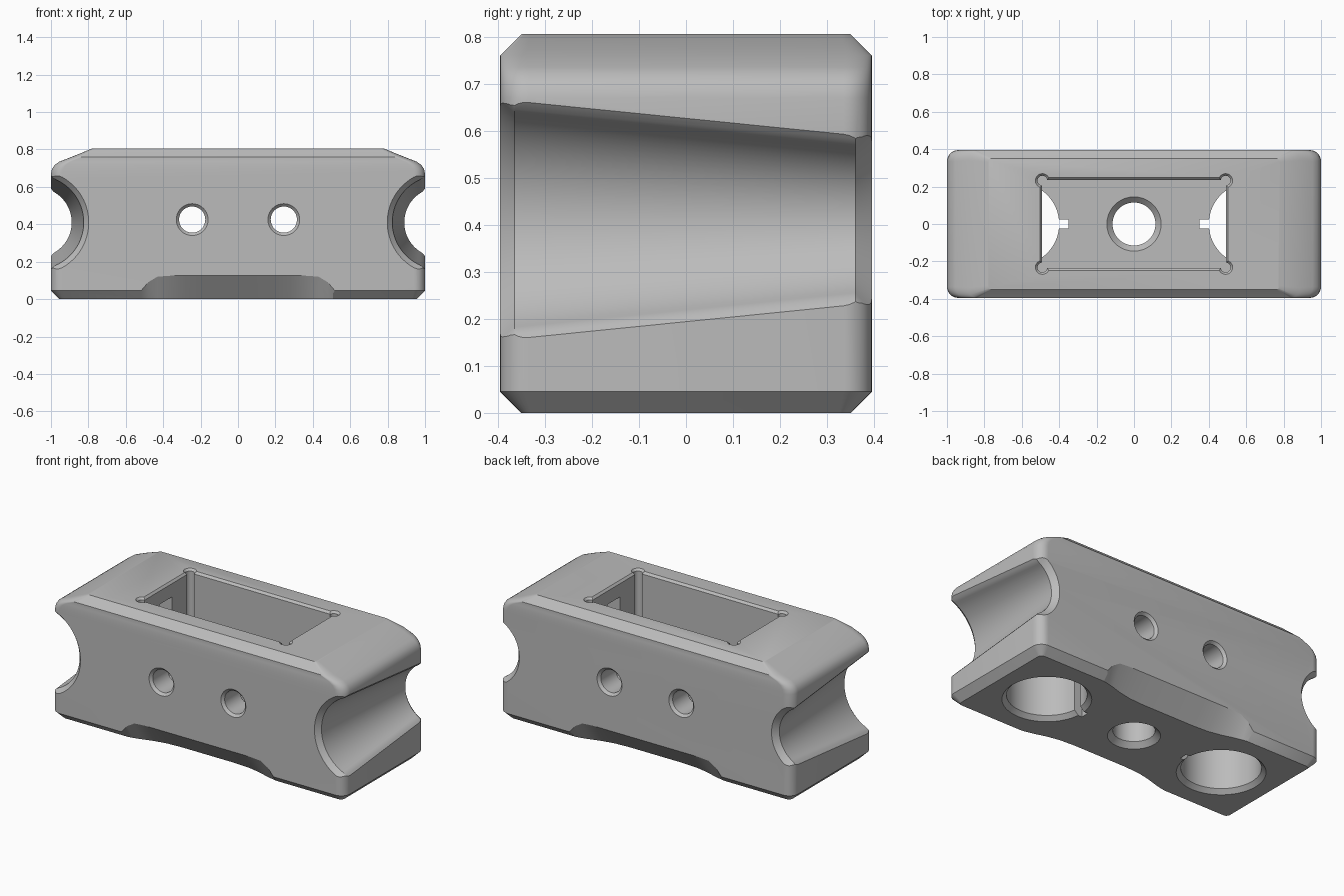
import bpy, bmesh
from math import sin, cos, pi, acos, sqrt

if "Cube" in bpy.data.objects:
    bpy.data.objects.remove(bpy.data.objects["Cube"], do_unlink=True)

grey = bpy.data.materials.new("plain grey")
grey.use_nodes = True
grey.diffuse_color = (0.5, 0.5, 0.5, 1)
grey.node_tree.nodes["Principled BSDF"].inputs["Base Color"].default_value = (0.5, 0.5, 0.5, 1)


def loft(name, rings):
    """Solid skinned through closed rings with equal point counts."""
    bm = bmesh.new()
    loops = [[bm.verts.new(p) for p in ring] for ring in rings]
    n = len(loops[0])
    for a, b in zip(loops, loops[1:]):
        for i in range(n):
            j = (i + 1) % n
            bm.faces.new((a[i], a[j], b[j], b[i]))
    bm.faces.new(loops[0])
    bm.faces.new(loops[-1])
    bmesh.ops.recalc_face_normals(bm, faces=bm.faces)
    mesh = bpy.data.meshes.new(name)
    bm.to_mesh(mesh)
    bm.free()
    mesh.materials.append(grey)
    obj = bpy.data.objects.new(name, mesh)
    bpy.context.collection.objects.link(obj)
    return obj


def rounded_rect(hx, hy, r, z, steps=8):
    ring = []
    for k, (sx, sy) in enumerate(((1, 1), (-1, 1), (-1, -1), (1, -1))):
        for i in range(steps + 1):
            a = (k + i / steps) * pi / 2
            ring.append((sx * (hx - r) + r * cos(a), sy * (hy - r) + r * sin(a), z))
    return ring


def rect(hx, hy, z, cx=0, cy=0):
    return [(cx + sx * hx, cy + sy * hy, z) for sx, sy in ((1, 1), (-1, 1), (-1, -1), (1, -1))]


def circle(cx, other, r, t, axis, n=64):
    """Ring at height t on the z or y axis."""
    pts = []
    for i in range(n):
        u, v = cx + r * cos(2 * pi * i / n), other + r * sin(2 * pi * i / n)
        pts.append((u, v, t) if axis == "z" else (u, t, v))
    return pts


def turned(name, cx, other, axis, stations):
    return loft(name, [circle(cx, other, r, t, axis) for t, r in stations])


def cut(target, cutter):
    cutter.hide_render = True
    mod = target.modifiers.new("cut", "BOOLEAN")
    mod.operation = "DIFFERENCE"
    mod.solver = "EXACT"
    mod.object = cutter
    bpy.context.view_layer.objects.active = target
    bpy.ops.object.modifier_apply(modifier=mod.name)
    bpy.data.objects.remove(cutter, do_unlink=True)


# Main block: rounded corners, chamfered base, sloped shoulders
layers = [(0.955, 0.35, 0.025, 0), (1, 0.395, 0.06, 0.045), (1, 0.395, 0.06, 0.67),
          (0.995, 0.395, 0.06, 0.695), (0.98, 0.395, 0.06, 0.717), (0.955, 0.395, 0.06, 0.735),
          (0.89, 0.395, 0.055, 0.76), (0.78, 0.35, 0.02, 0.805)]
body = loft("block_body", [rounded_rect(*layer) for layer in layers])


# Tapered side grooves with flared mouths and softened long edges
def groove_ring(side, r, y):
    cx, cz, lip = 1.075, 0.41, 0.972
    half = acos((cx - lip) / r)
    arc = [(cx - r * cos(a), r * sin(a))
           for a in (half * (i / 16 - 1) for i in range(33))]
    h = sqrt(r * r - (cx - lip) ** 2)
    top = [(0.985, h + 0.008), (1, h + 0.025), (1.04, h + 0.08), (1.2, h + 0.08)]
    pts = arc + top + [(x, -z) for x, z in reversed(top)]
    return [(side * x, y, cz + z) for x, z in pts]


for side in (-1, 1):
    cut(body, loft("side_groove", [groove_ring(side, r, y) for r, y in (
        (0.305, -0.425), (0.277, -0.395), (0.25, -0.365),
        (0.186, 0.36), (0.215, 0.395), (0.24, 0.425))]))

# Scooped reliefs along the lower front and back edges
scoop = [(0.18, 0.105, 0.125), (0.28, 0.099, 0.125), (0.36, 0.083, 0.125),
         (0.43, 0.062, 0.12), (0.48, 0.05, 0.09), (0.52, 0.043, 0.043)]
scoop = [(-x, d, h) for x, d, h in reversed(scoop)] + scoop
for side in (-1, 1):
    rings = []
    for x, d, h in scoop:
        k = 0.395
        section = ((k - d, 0), (k, h), (0.5, h), (0.5, -0.05), (k - d, -0.05))
        rings.append([(x, side * y, z) for y, z in section])
    cut(body, loft("edge_scoop", rings))

# Top pocket with chamfered lip and corner reliefs
FLOOR = 0.3
cut(body, loft("pocket", [rect(0.492, 0.235, FLOOR), rect(0.492, 0.235, 0.792),
                          rect(0.504, 0.249, 0.806), rect(0.504, 0.249, 0.9)]))
for sx in (-1, 1):
    for sy in (-1, 1):
        cut(body, turned("corner_relief", sx * 0.49, sy * 0.232, "z",
                         ((FLOOR + 0.002, 0.026), (0.792, 0.026), (0.806, 0.038), (0.9, 0.038))))

# Centre hole, chamfered at both ends
cut(body, turned("centre_hole", 0, 0, "z", (
    (-0.03, 0.175), (0, 0.145), (0.03, 0.115), (FLOOR - 0.03, 0.115),
    (FLOOR, 0.145), (FLOOR + 0.02, 0.165))))

# Round base sockets with key slots and wall windows
for side in (-1, 1):
    cut(body, turned("base_socket", side * 0.62, 0, "z", (
        (-0.03, 0.275), (0, 0.245), (0.025, 0.22), (0.55, 0.22))))
    cut(body, loft("key_slot", [rect(0.06, 0.025, z, side * 0.41) for z in (-0.05, FLOOR + 0.05)]))
    cut(body, loft("wall_window", [rect(0.06, 0.06, z, side * 0.53) for z in (0.45, 0.71)]))

# Two cross holes from front to back
for side in (-1, 1):
    cut(body, turned("cross_hole", side * 0.245, 0.425, "y", (
        (-0.41, 0.1), (-0.395, 0.085), (-0.38, 0.07),
        (0.38, 0.07), (0.395, 0.085), (0.41, 0.1))))

# Smooth curved walls, crisp edges
bpy.ops.object.select_all(action="DESELECT")
body.select_set(True)
bpy.context.view_layer.objects.active = body
bpy.ops.object.shade_smooth_by_angle(angle=0.45)
